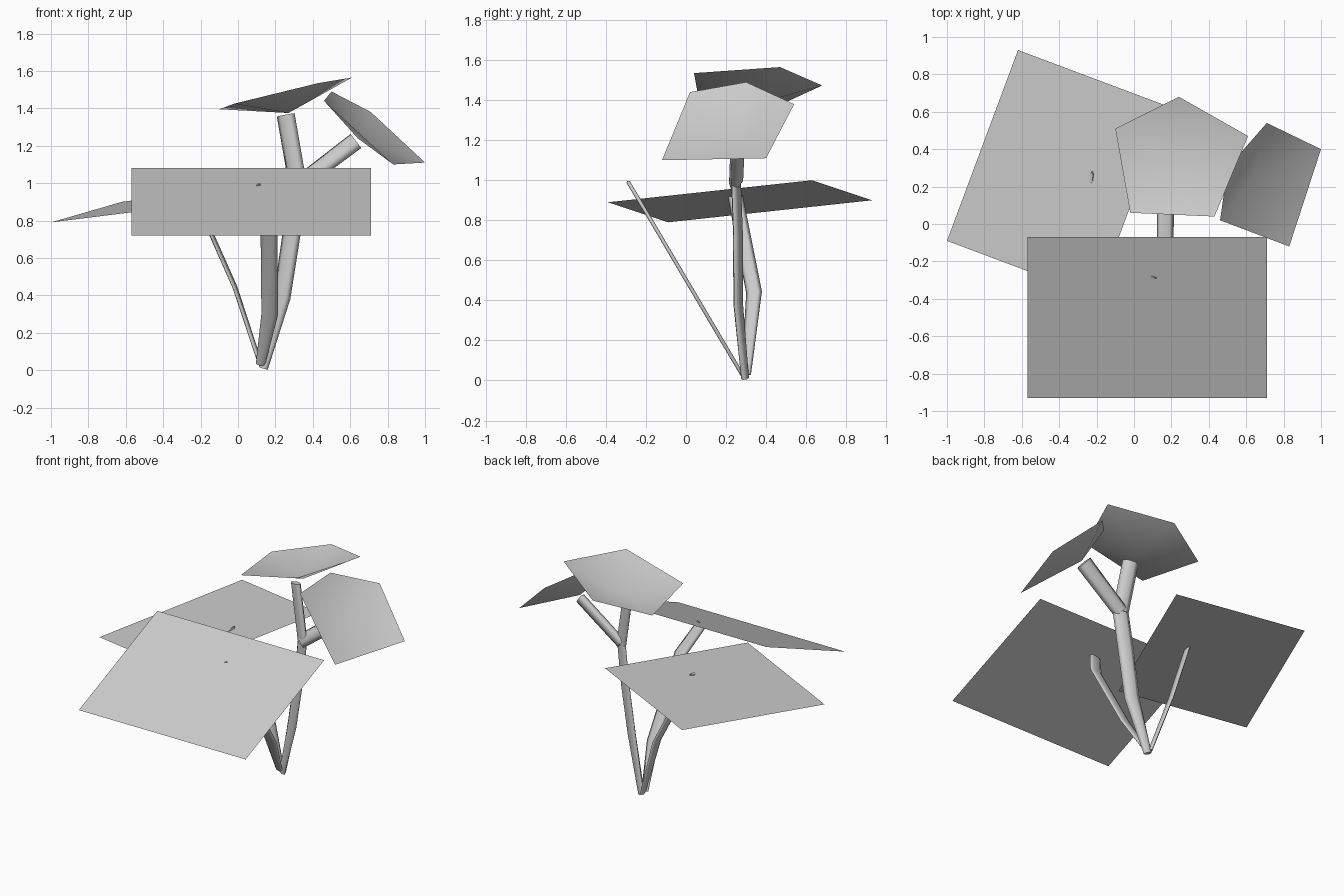
import bpy, bmesh
from math import cos, sin, tau
from mathutils import Vector as V

cube = bpy.data.objects.get("Cube")
if cube:
    bpy.data.objects.remove(cube, do_unlink=True)

GREY = (0.604, 0.604, 0.604, 1)
mat = bpy.data.materials.new("pale grey")
mat.use_nodes = True
mat.diffuse_color = GREY
mat.node_tree.nodes["Principled BSDF"].inputs["Base Color"].default_value = GREY


def finish(name, bm, smooth, solid=False):
    if solid:
        bmesh.ops.recalc_face_normals(bm, faces=bm.faces)
    for f in bm.faces:
        f.smooth = smooth and len(f.verts) < 5
    mesh = bpy.data.meshes.new(name)
    bm.to_mesh(mesh)
    bm.free()
    mesh.materials.append(mat)
    ob = bpy.data.objects.new(name, mesh)
    bpy.context.collection.objects.link(ob)


def stem(name, path, widths, thick, wide_axis, sides=6):
    """Loft a flattened section along a path, its broad side along wide_axis."""
    bm = bmesh.new()
    pts = [V(p) for p in path]
    rings = []
    for i, p in enumerate(pts):
        t = (pts[min(i + 1, len(pts) - 1)] - pts[max(i - 1, 0)]).normalized()
        a = V(wide_axis)
        a = (a - t * a.dot(t)).normalized()
        b = t.cross(a)
        rings.append([bm.verts.new(p + a * (widths[i] / 2 * cos(tau * k / sides))
                                   + b * (thick / 2 * sin(tau * k / sides)))
                      for k in range(sides)])
    for lo, hi in zip(rings, rings[1:]):
        for k in range(sides):
            n = (k + 1) % sides
            bm.faces.new((lo[k], lo[n], hi[n], hi[k]))
    bm.faces.new(rings[0][::-1])
    bm.faces.new(rings[-1])
    finish(name, bm, True, solid=True)


def flat_leaf(name, corner, u, v):
    """Single four-cornered sheet from a corner and two edge vectors."""
    bm = bmesh.new()
    c, u, v = V(corner), V(u), V(v)
    bm.faces.new([bm.verts.new(p) for p in (c, c + u, c + u + v, c + v)])
    finish(name, bm, False)


def cupped_leaf(name, centre, rim):
    """Five-sided sheet dished down to its centre."""
    bm = bmesh.new()
    c = bm.verts.new(centre)
    ring = [bm.verts.new(p) for p in rim]
    for k, p in enumerate(ring):
        bm.faces.new((c, p, ring[(k + 1) % len(ring)]))
    finish(name, bm, True)


# Large lower leaves
flat_leaf("front_leaf", (-0.57, -0.93, 0.72), (1.28, 0, 0), (0, 0.86, 0.36))
flat_leaf("back_leaf", (-1, -0.09, 0.79), (0.8, -0.3, 0.1), (0.38, 1.02, 0.11))

# Upper leaves
cupped_leaf("top_leaf", (0.27, 0.33, 1.375),
            [(-0.1, 0.51, 1.395), (-0.02, 0.06, 1.425), (0.43, 0.04, 1.535),
             (0.61, 0.47, 1.565), (0.24, 0.68, 1.473)])
cupped_leaf("side_leaf", (0.64, 0.25, 1.24),
            [(0.46, 0.02, 1.44), (0.83, -0.12, 1.1), (1, 0.4, 1.11),
             (0.71, 0.54, 1.38), (0.5, 0.3, 1.49)])

# Main trunk with its upright and side branches
fork = (0.32, 0.25, 0.99)
stem("trunk", [(0.135, 0.295, 0.01), (0.235, 0.26, 0.39), (0.285, 0.26, 0.72), fork],
     [0.055, 0.1, 0.105, 0.105], 0.035, (0.92, -0.4, 0))
stem("upright_branch", [fork, (0.255, 0.27, 1.365)],
     [0.105, 0.105], 0.045, (0.92, -0.4, 0))
stem("side_branch", [fork, (0.63, 0.26, 1.225)],
     [0.1, 0.11], 0.06, (0.6, -0.6, -0.8))

# Thin flattened stems that carry the large leaves
stem("front_stem", [(0.12, 0.28, 0.03), (0.17, 0.12, 0.3),
                    (0.165, -0.175, 0.8), (0.08, -0.285, 0.985)],
     [0.05, 0.09, 0.09, 0.08], 0.022, (1, 0, 0))
stem("back_stem", [(0.12, 0.3, 0.03), (-0.015, 0.34, 0.44), (-0.23, 0.245, 0.925)],
     [0.05, 0.08, 0.075], 0.022, (0.2, 0.98, 0))
